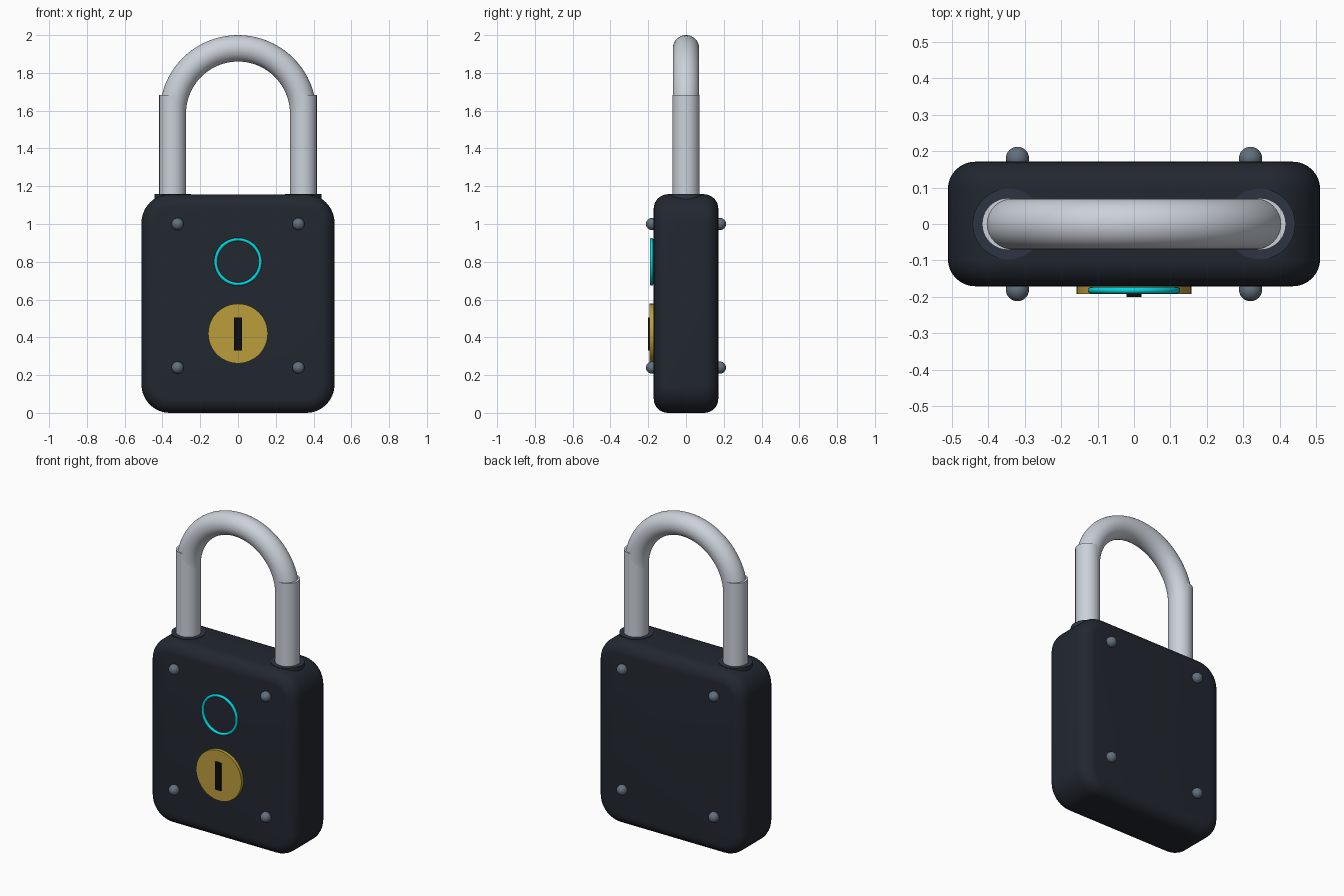
import bpy, bmesh
from math import pi, sin, cos
from mathutils import Vector

if "Cube" in bpy.data.objects:
    bpy.data.objects.remove(bpy.data.objects["Cube"])


def material(name, rgb):
    m = bpy.data.materials.new(name)
    m.diffuse_color = (*rgb, 1)
    m.use_nodes = True
    m.node_tree.nodes["Principled BSDF"].inputs["Base Color"].default_value = m.diffuse_color
    return m


DARK = material("dark_shell", (0.016, 0.021, 0.030))
COLLAR = material("collar_blue", (0.025, 0.035, 0.055))
STEEL = material("steel", (0.60, 0.64, 0.70))
RIVET = material("rivet_grey", (0.12, 0.16, 0.20))
BRASS = material("brass", (0.50, 0.34, 0.045))
CYAN = material("cyan_glow", (0.0, 0.68, 0.76))
BLACK = material("black", (0.004, 0.004, 0.005))


def finish(ob, name, mat, angle=35):
    ob.name = name
    ob.data.materials.append(mat)
    bpy.ops.object.select_all(action='DESELECT')
    ob.select_set(True)
    bpy.context.view_layer.objects.active = ob
    bpy.ops.object.shade_smooth_by_angle(angle=angle * pi / 180)
    return ob


def cylinder(name, mat, r, depth, loc, rot=(0, 0, 0)):
    bpy.ops.mesh.primitive_cylinder_add(vertices=48, radius=r, depth=depth,
                                        location=loc, rotation=rot)
    return finish(bpy.context.object, name, mat)


def from_bmesh(name, mat, bm):
    bmesh.ops.recalc_face_normals(bm, faces=bm.faces)
    me = bpy.data.meshes.new(name)
    bm.to_mesh(me)
    bm.free()
    ob = bpy.data.objects.new(name, me)
    bpy.context.collection.objects.link(ob)
    return finish(ob, name, mat)


# Body: box with large front-view corners, then softened front and back rims
W, D, H = 0.511, 0.171, 1.157
bm = bmesh.new()
bmesh.ops.create_cube(bm, size=1)
for v in bm.verts:
    v.co = Vector((v.co.x * 2 * W, v.co.y * 2 * D, (v.co.z + 0.5) * H))
corners = [e for e in bm.edges
           if abs(e.verts[0].co.y - e.verts[1].co.y) > D]
bmesh.ops.bevel(bm, geom=corners, offset=0.15, segments=10, profile=0.5,
                affect='EDGES')
rims = [e for e in bm.edges
        if abs(e.verts[0].co.y - e.verts[1].co.y) < 1e-4]
bmesh.ops.bevel(bm, geom=rims, offset=0.075, segments=8, profile=0.5,
                affect='EDGES')
from_bmesh("lock_body", DARK, bm)

# Shackle legs and the collars they enter
LEG_X, LEG_R = 0.346, 0.071
for side, s in (("left", -1), ("right", 1)):
    cylinder(f"shackle_leg_{side}", STEEL, LEG_R, 0.60, (s * LEG_X, 0, 1.383))
    cylinder(f"shackle_collar_{side}", COLLAR, 0.097, 0.06,
             (s * LEG_X, 0, 1.130))

# Shackle arch: half torus whose ends sit inside the legs
bm = bmesh.new()
N, M, R_TUBE, ARCH_Z = 40, 32, 0.07, 1.585
rings = []
for i in range(N + 1):
    a = pi * i / N
    ring = []
    for j in range(M):
        b = 2 * pi * j / M
        r = 0.345 + R_TUBE * cos(b)
        ring.append(bm.verts.new((r * cos(a), R_TUBE * sin(b),
                                  ARCH_Z + r * sin(a))))
    rings.append(ring)
for p, q in zip(rings, rings[1:]):
    for j in range(M):
        k = (j + 1) % M
        bm.faces.new((p[j], p[k], q[k], q[j]))
bm.faces.new(rings[0])
bm.faces.new(rings[-1])
from_bmesh("shackle_arch", STEEL, bm)

# Rivets on front and back
for face, y in (("front", -0.18), ("back", 0.18)):
    for side, x in (("left", -0.32), ("right", 0.32)):
        for level, z in (("lower", 0.24), ("upper", 1.0)):
            bpy.ops.mesh.primitive_uv_sphere_add(
                segments=24, ring_count=16, radius=0.032, location=(x, y, z))
            finish(bpy.context.object, f"rivet_{face}_{level}_{side}", RIVET)

# Glowing sensor ring
bpy.ops.mesh.primitive_torus_add(major_radius=0.118, minor_radius=0.009,
                                 major_segments=64, minor_segments=12,
                                 location=(0, -0.182, 0.8),
                                 rotation=(pi / 2, 0, 0))
finish(bpy.context.object, "sensor_ring", CYAN)

# Brass key plate with a raised dark slot
cylinder("key_plate", BRASS, 0.158, 0.04, (0, -0.172, 0.42), (pi / 2, 0, 0))
bpy.ops.mesh.primitive_cube_add(size=1, location=(0, -0.19, 0.418))
slot = bpy.context.object
slot.scale = (0.04, 0.022, 0.174)
finish(slot, "key_slot", BLACK)
